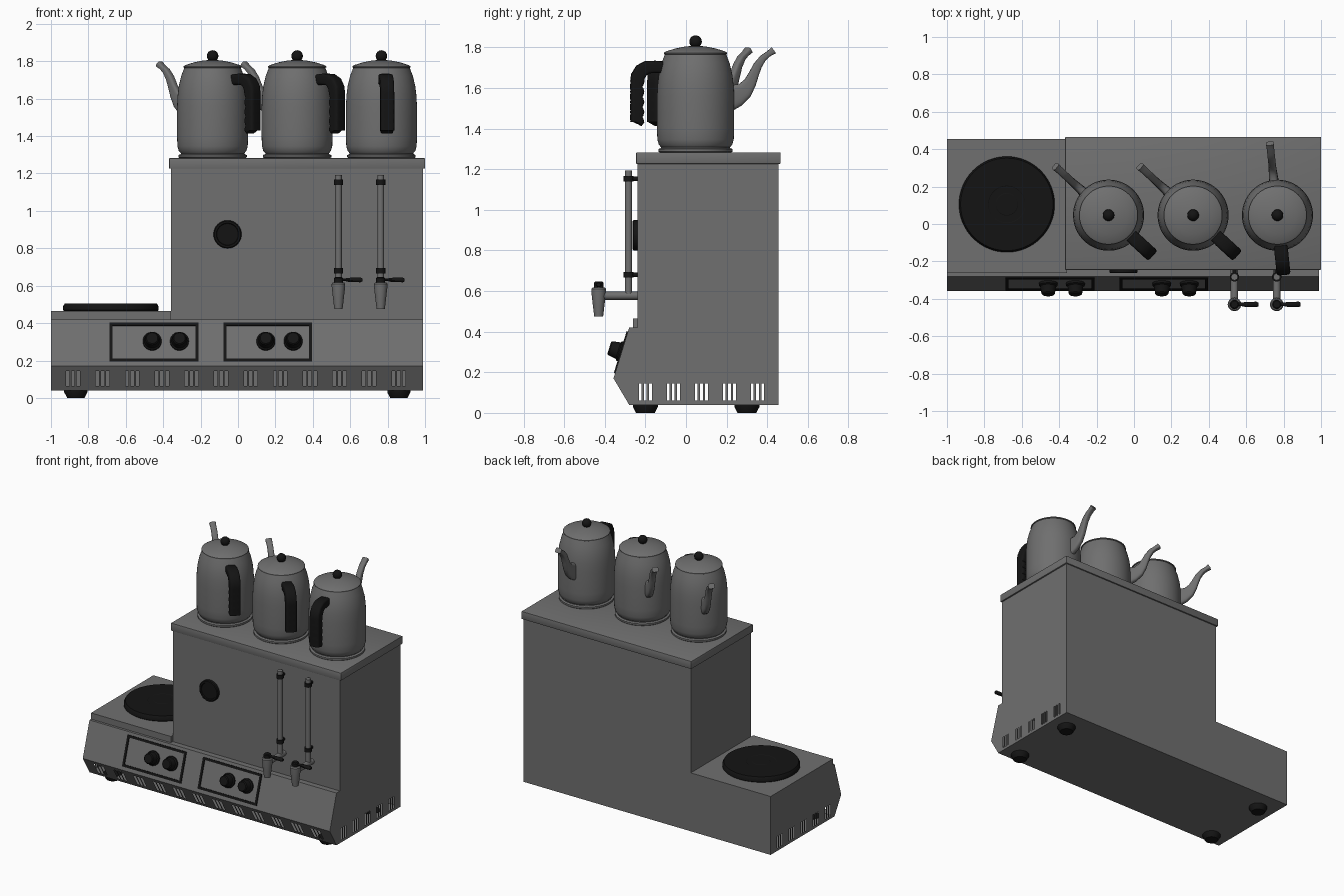
import bpy, bmesh
from math import pi, sin, cos, radians, atan2, copysign
from mathutils import Matrix, Vector

if "Cube" in bpy.data.objects:
    bpy.data.objects.remove(bpy.data.objects["Cube"])


def material(name, v):
    m = bpy.data.materials.new(name)
    m.diffuse_color = (v, v, v, 1)
    m.use_nodes = True
    m.node_tree.nodes["Principled BSDF"].inputs["Base Color"].default_value = m.diffuse_color
    return m


black = material("black_plastic", 0.007)
steel = material("dark_steel", 0.16)
T, R = Matrix.Translation, Matrix.Rotation


def finish(name, bm, mat=steel, matrix=Matrix()):
    bmesh.ops.recalc_face_normals(bm, faces=bm.faces)
    me = bpy.data.meshes.new(name)
    bm.to_mesh(me)
    bm.free()
    me.shade_smooth()
    me.set_sharp_from_angle(angle=radians(32))
    me.materials.append(mat)
    ob = bpy.data.objects.new(name, me)
    ob.matrix_world = matrix
    bpy.context.collection.objects.link(ob)
    return ob


def box(name, lo, hi, mat=steel, matrix=Matrix(), bevel=0):
    lo, hi = Vector(lo), Vector(hi)
    bm = bmesh.new()
    bmesh.ops.create_cube(bm, size=1, matrix=T((lo + hi) / 2) @ Matrix.Diagonal((*(hi - lo), 1)))
    if bevel:
        bmesh.ops.bevel(bm, geom=bm.edges[:], offset=bevel, segments=2, affect='EDGES', profile=0.5)
    return finish(name, bm, mat, matrix)


def skin(bm, rings):
    rings = [[bm.verts.new(p) for p in r] for r in rings]
    n = len(rings[0])
    for a, b in zip(rings, rings[1:]):
        for i in range(n):
            bm.faces.new((a[i], a[(i + 1) % n], b[(i + 1) % n], b[i]))
    bm.faces.new(rings[0])
    bm.faces.new(rings[-1])


def lathe(name, profile, mat=steel, matrix=Matrix(), n=48):
    bm = bmesh.new()
    skin(bm, [[(r * cos(2 * pi * i / n), r * sin(2 * pi * i / n), z) for i in range(n)]
              for r, z in profile])
    return finish(name, bm, mat, matrix)


def loft(name, path, mat=steel, matrix=Matrix(), n=16, power=1.0):
    """Sweep in the xz plane; path points are (x, z, in-plane half size, y half size)."""
    bm, rings = bmesh.new(), []
    for k, (x, z, a, b) in enumerate(path):
        p, q = path[max(k - 1, 0)], path[min(k + 1, len(path) - 1)]
        t = Vector((q[0] - p[0], 0, q[1] - p[1])).normalized()
        side = Vector((-t.z, 0, t.x))
        ring = []
        for i in range(n):
            c, s = cos(2 * pi * (i + .5) / n), sin(2 * pi * (i + .5) / n)
            c, s = copysign(abs(c) ** power, c), copysign(abs(s) ** power, s)
            ring.append(Vector((x, 0, z)) + side * a * c + Vector((0, b * s, 0)))
        rings.append(ring)
    skin(bm, rings)
    return finish(name, bm, mat, matrix)


def cut_slots(bm, is_panel, axis, centres, z0, z1, half, pitch):
    """Split matching faces on slot borders, then remove the slot faces."""
    def split(co, no, test):
        fs = [f for f in bm.faces if test(f)]
        geom = fs + list({e for f in fs for e in f.edges}) + list({v for f in fs for v in f.verts})
        bmesh.ops.bisect_plane(bm, geom=geom, dist=1e-6, plane_co=co, plane_no=no)
        bm.normal_update()

    def in_strip(f):
        return is_panel(f) and z0 < f.calc_center_median().z < z1 and \
            max(v.co.z for v in f.verts) < z1 + 1e-4
    for z in (z0, z1):
        split((0, 0, z), (0, 0, 1), is_panel)
    slots = [c + k * pitch for c in centres for k in (-1, 0, 1)]
    no = Vector([float(i == axis) for i in range(3)])
    for s in slots:
        for d in (-half, half):
            split(no * (s + d), no, in_strip)
    dead = [f for f in bm.faces if in_strip(f)
            and any(abs(f.calc_center_median()[axis] - s) < half / 2 for s in slots)
            and max(v.co[axis] for v in f.verts) - min(v.co[axis] for v in f.verts) < half * 2.2]
    bmesh.ops.delete(bm, geom=dead, context='FACES')


# Base cabinet with vent slots in both ends and along the lower front
bm = bmesh.new()
prof = [(-.28, .04), (-.357, .17), (-.28, .42), (.455, .42), (.455, .04)]
skin(bm, [[(x, y, z) for y, z in prof] for x in (-1, .989)])
bmesh.ops.recalc_face_normals(bm, faces=bm.faces)
bm.normal_update()
cut_slots(bm, lambda f: abs(f.normal.x) > .9, 1, [-.2 + .138 * i for i in range(5)],
          .06, .145, .0065, .025)
cut_slots(bm, lambda f: f.normal.y < -.5 and f.normal.z < -.1, 0,
          [-.882 + .1583 * i for i in range(12)], .065, .145, .009, .028)
finish("base_cabinet", bm)

# Hob deck, boiler tower and its lid tray
box("hob_deck", (-1, -.262, .42), (-.357, .455, .465))
box("boiler_tower", (-.357, -.24, .42), (.989, .455, 1.23))
box("tower_top", (-.368, -.245, 1.226), (1, .465, 1.282), bevel=.003)

# Hotplate
lathe("hotplate", [(.25, .465), (.256, .47), (.256, .488), (.247, .504), (.1, .504), (.097, .502),
                   (.06, .502), (.057, .504), (.001, .504)], black, T((-.68, .105, 0)), 64)

# Feet
for x in (-.867, .86):
    for y in (-.2, .3):
        lathe("foot", [(.046, 0), (.062, .03), (.062, .042)], black, T((x, y, 0)), 32)

# Control panels and knobs on the sloping front
slope = T((0, -.318, .2975)) @ R(atan2(.25, .077), 4, 'X')
for cx in (-.449, .159):
    w, h, t = .237, .108, .016
    for s in (-1, 1):
        ya, yb = sorted((s * h, s * (h - t)))
        xa, xb = sorted((s * w, s * (w - t)))
        box("panel_frame_rail", (cx - w, ya, -.005), (cx + w, yb, .006), black, slope)
        box("panel_frame_stile", (cx + xa, -h + t, -.005), (cx + xb, h - t, .006), black, slope)
    for kx in (cx - .01, cx + .136):
        lathe("control_knob", [(.05, -.005), (.05, .012), (.042, .018), (.036, .058), (.03, .064),
                               (.001, .064)], black, slope @ T((kx, .004, 0)), 32)

# Round gauge on the tower front
front = R(pi / 2, 4, 'X')
lathe("gauge", [(.075, -.005), (.075, .018), (.07, .023), (.06, .023), (.057, .017), (.001, .017)],
      black, T((-.056, -.24, .875)) @ front)

# Sight tubes and taps
for x in (.537, .763):
    lathe("sight_tube", [(.018, .58), (.018, 1.193)], steel, T((x, -.283, 0)), 24)
    for z in (.68, 1.153):
        lathe("tube_collar", [(.025, z - .014), (.025, z + .014)], black, T((x, -.283, 0)), 24)
        lathe("tube_standoff", [(.011, 0), (.011, .045)], black, T((x, -.24, z)) @ front, 16)
    lathe("tap_pipe", [(.02, 0), (.02, .18)], steel, T((x, -.24, .577)) @ front, 24)
    tap = T((x, -.43, -.005))
    lathe("tap_spout", [(.022, .48), (.028, .53), (.036, .6), (.036, .615), (.03, .623)], steel, tap, 24)
    lathe("tap_cap", [(.024, .62), (.024, .645), (.018, .651)], black, tap, 24)
    loft("tap_lever", [(-.02, .636, .008, .01), (.04, .637, .008, .01), (.06, .636, .012, .014),
                       (.118, .636, .013, .015), (.128, .636, .008, .01)], black, tap, 12)

# Teapots: spout along local +x, handle along -x
for x, angle in ((-.136, 137.5), (.316, 137.5), (.767, 96)):
    m = T((x, .047, -.004)) @ R(radians(angle), 4, 'Z')
    lathe("pot_body", [(.175, 1.285), (.183, 1.291), (.183, 1.303), (.17, 1.308), (.17, 1.312),
                       (.181, 1.325), (.188, 1.35), (.19, 1.4), (.19, 1.56), (.187, 1.62),
                       (.181, 1.67), (.168, 1.725), (.15, 1.772)], steel, m, 56)
    lathe("pot_lid", [(.15, 1.768), (.156, 1.771), (.156, 1.777), (.145, 1.784), (.1, 1.798),
                      (.05, 1.808), (.001, 1.812)], steel, m, 56)
    lathe("lid_knob", [(.014, 1.805)] + [(.031 * cos(a), 1.832 + .031 * sin(a)) for a in
                                        [radians(-60 + 15 * i) for i in range(10)]] + [(.001, 1.863)],
          black, m, 24)
    loft("pot_spout", [(.165, 1.555, .066, .027), (.205, 1.568, .056, .024), (.243, 1.592, .042, .021),
                       (.27, 1.63, .031, .02), (.288, 1.67, .025, .02), (.308, 1.715, .021, .02),
                       (.335, 1.752, .017, .02), (.362, 1.772, .014, .02), (.386, 1.789, .018, .022)],
         steel, m, 20, .6)
    # Handle with shallow finger ridges on its inner side
    grip = [(-.155, 1.704, .028, .034), (-.2, 1.708, .03, .037), (-.24, 1.706, .032, .037),
            (-.268, 1.69, .034, .037), (-.286, 1.66, .034, .037)]
    for i in range(17):
        d = .0025 * cos(i * pi / 2)
        grip.append((-.291 + d, 1.635 - i * .0125, .031 + d, .037))
    grip.append((-.291, 1.431, .027, .033))
    loft("pot_handle", grip, black, m, 20, .4)
